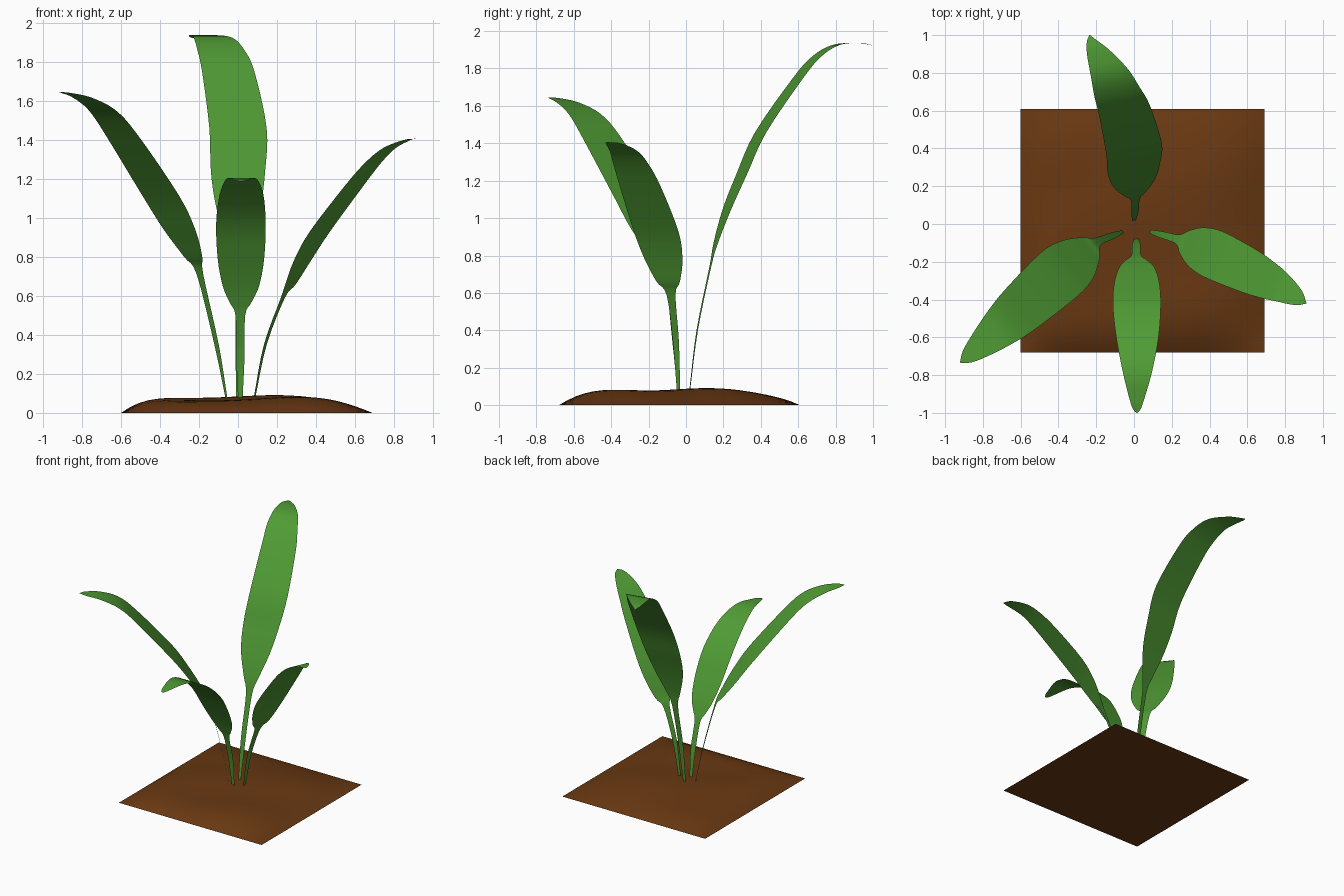
import bpy, bmesh, math
from mathutils import Vector

if "Cube" in bpy.data.objects:
    bpy.data.objects.remove(bpy.data.objects["Cube"])


def material(name, color):
    m = bpy.data.materials.new(name)
    m.diffuse_color = (*color, 1)
    m.use_nodes = True
    m.node_tree.nodes["Principled BSDF"].inputs["Base Color"].default_value = m.diffuse_color
    return m


GREEN = material("leaf_green", (0.08, 0.33, 0.035))
BROWN = material("soil_brown", (0.14, 0.04, 0.006))


def make_object(name, bm, mat):
    me = bpy.data.meshes.new(name)
    bm.to_mesh(me)
    bm.free()
    me.materials.append(mat)
    ob = bpy.data.objects.new(name, me)
    bpy.context.collection.objects.link(ob)
    bpy.ops.object.select_all(action='DESELECT')
    ob.select_set(True)
    bpy.context.view_layer.objects.active = ob
    bpy.ops.object.shade_smooth_by_angle(angle=math.radians(40))
    return ob


def smooth_path(points, steps=4):
    """Catmull-Rom interpolation of (x, y, z, half width)."""
    p = [Vector(q) for q in points]
    p = [2 * p[0] - p[1]] + p + [2 * p[-1] - p[-2]]
    out = []
    for a, b, c, d in zip(p, p[1:], p[2:], p[3:]):
        for i in range(steps):
            t = i / steps
            out.append(0.5 * (2 * b + (c - a) * t + (2 * a - 5 * b + 4 * c - d) * t * t
                              + (3 * b - a - 3 * c + d) * t ** 3))
    return out + [p[-2]]


def leaf(name, side, points):
    """Thin sheet swept along a path; side is the horizontal width direction."""
    side = Vector((*side, 0)).normalized()
    bm = bmesh.new()
    rows = []
    for x, y, z, w in smooth_path(points):
        w = max(w, 0.002)
        rows.append([bm.verts.new(Vector((x, y, z)) + side * w * s) for s in (-1, -0.5, 0, 0.5, 1)])
    for r, q in zip(rows, rows[1:]):
        for i in range(4):
            bm.faces.new((r[i], r[i + 1], q[i + 1], q[i]))
    # upper side of the blade faces up
    bm.normal_update()
    if sum(f.normal.z for f in bm.faces) < 0:
        bmesh.ops.reverse_faces(bm, faces=bm.faces[:])
    make_object(name, bm, GREEN)


leaf("front_leaf", (1, 0), [
    (.012, -.08, .08, .012), (.012, -.11, .3, .022), (.012, -.165, .5, .025),
    (.013, -.19, .565, .055), (.015, -.23, .65, .093), (.015, -.31, .79, .119),
    (.015, -.43, .97, .127), (.018, -.6, 1.12, .112), (.018, -.78, 1.2, .078),
    (.015, -.93, 1.197, .038), (.015, -.98, 1.19, .02), (.015, -1, 1.186, .002)])

leaf("back_leaf", (.97, .2), [
    (0, .02, .08, .01), (.005, .06, .4, .019), (.008, .13, .74, .024),
    (.006, .16, .87, .06), (.002, .22, 1.05, .115), (0, .3, 1.24, .142),
    (0, .4, 1.46, .15), (-.05, .6, 1.75, .137), (-.09, .7, 1.865, .122),
    (-.13, .8, 1.925, .1), (-.19, .91, 1.937, .06), (-.225, .97, 1.93, .025),
    (-.235, 1, 1.922, .002)])

leaf("left_leaf", (.62, -.78), [
    (-.06, -.04, .08, .008), (-.11, -.06, .35, .018), (-.195, -.095, .71, .027),
    (-.23, -.13, .8, .075), (-.3, -.19, .94, .13), (-.4, -.27, 1.12, .151),
    (-.6, -.45, 1.43, .132), (-.7, -.54, 1.555, .11), (-.8, -.63, 1.617, .076),
    (-.88, -.7, 1.64, .04), (-.92, -.733, 1.646, .002)])

leaf("right_leaf", (.4, .92), [
    (.085, -.04, .08, .01), (.14, -.055, .35, .018), (.23, -.08, .59, .026),
    (.27, -.095, .66, .068), (.33, -.12, .78, .11), (.42, -.16, .93, .13),
    (.6, -.245, 1.17, .119), (.7, -.295, 1.29, .102), (.78, -.335, 1.36, .08),
    (.87, -.39, 1.4, .043), (.912, -.42, 1.406, .002)])

# soil mound: lumpy square top falling to zero at the rim, with a flat underside
N, HALF, CX, CY = 28, 0.645, 0.045, -0.035


def soil_height(u, v):
    rim = 1.0
    for d, slope in ((1 + u, 5), (1 - u, 3.2), (1 + v, 5), (1 - v, 3.2)):
        rim *= 1 - math.exp(-slope * d * (1 + d)) if d > 1e-6 else 0
    lump = 0.08 + 0.008 * math.sin(4.1 * u + 1.2 * v) + 0.006 * math.sin(6 * v - 2.5 * u + 0.6)
    return rim * lump


bm = bmesh.new()
bmesh.ops.create_grid(bm, x_segments=N, y_segments=N, size=1)
rim_loop = [e for e in bm.edges if e.is_boundary]
bmesh.ops.contextual_create(bm, geom=rim_loop)
for vert in bm.verts:
    u, v = vert.co.x, vert.co.y
    vert.co = (CX + HALF * u, CY + HALF * v, soil_height(u, v))
bmesh.ops.recalc_face_normals(bm, faces=bm.faces[:])
make_object("soil", bm, BROWN)
